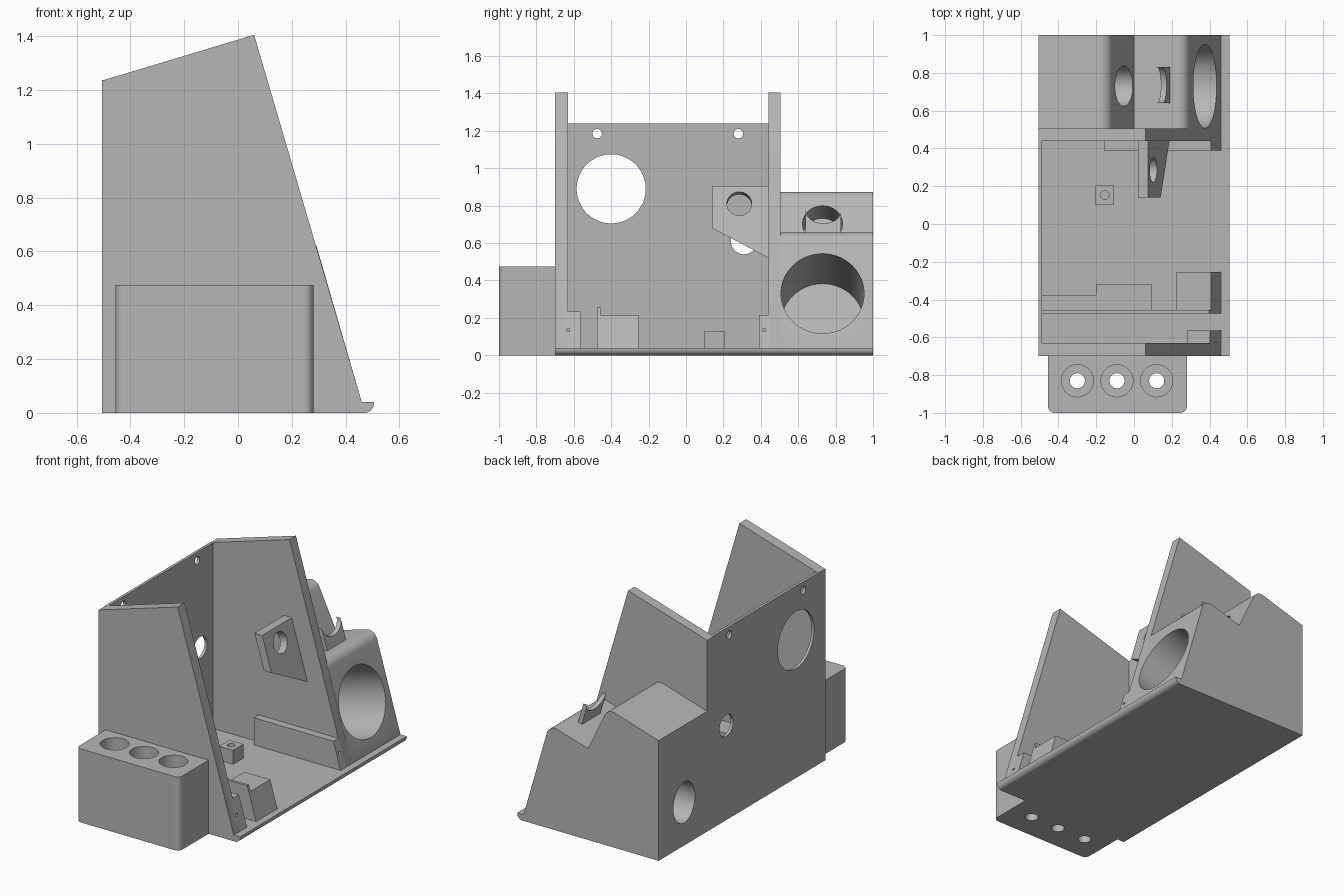
import bpy, bmesh, math
from mathutils import Vector

cube = bpy.data.objects.get("Cube")
if cube:
    bpy.data.objects.remove(cube, do_unlink=True)

grey = bpy.data.materials.new("plain_grey")
grey.use_nodes = True
grey.diffuse_color = (0.47, 0.47, 0.47, 1)
grey.node_tree.nodes["Principled BSDF"].inputs["Base Color"].default_value = (0.47, 0.47, 0.47, 1)

LEAN = 0.293                                  # sideways lean of the front slope
TILT = Vector((1, 0, LEAN)).normalized()      # axis square to the front slope
FLOOR = 0.04


def make(name, bm):
    bmesh.ops.recalc_face_normals(bm, faces=bm.faces)
    mesh = bpy.data.meshes.new(name)
    bm.to_mesh(mesh)
    bm.free()
    mesh.materials.append(grey)
    obj = bpy.data.objects.new(name, mesh)
    bpy.context.collection.objects.link(obj)
    return obj


def prism(name, profile, low, high, axis="y"):
    """Extrude a 2D profile along one axis."""
    bm = bmesh.new()
    place = {"x": lambda p: (low, p[0], p[1]),
             "y": lambda p: (p[0], low, p[1]),
             "z": lambda p: (p[0], p[1], low)}[axis]
    face = bm.faces.new([bm.verts.new(place(p)) for p in profile])
    extruded = bmesh.ops.extrude_face_region(bm, geom=[face])["geom"]
    shift = Vector([(high - low) * (a == axis) for a in "xyz"])
    bmesh.ops.translate(bm, vec=shift, verts=[v for v in extruded if isinstance(v, bmesh.types.BMVert)])
    return make(name, bm)


def box(name, x0, x1, y0, y1, z0, z1):
    return prism(name, [(x0, y0), (x1, y0), (x1, y1), (x0, y1)], z0, z1, "z")


def fillet(before, corner, after, radius, steps=8):
    """Points of a rounded corner."""
    c = Vector(corner)
    a, b = (Vector(before) - c).normalized(), (Vector(after) - c).normalized()
    half = a.angle(b) / 2
    p, q = c + a * radius / math.tan(half), c + b * radius / math.tan(half)
    centre = c + (a + b).normalized() * radius / math.sin(half)
    return [tuple(centre + ((p - centre).lerp(q - centre, i / steps)).normalized() * radius)
            for i in range(steps + 1)]


def rod(start, axis, length, radius, sides=48):
    """Cylinder from a start point along an axis, used as a cutter."""
    bm = bmesh.new()
    bmesh.ops.create_cone(bm, cap_ends=True, segments=sides, radius1=radius, radius2=radius, depth=length)
    axis = Vector(axis).normalized()
    bm.transform(axis.to_track_quat("Z", "Y").to_matrix().to_4x4())
    bmesh.ops.translate(bm, vec=Vector(start) + axis * length / 2, verts=bm.verts)
    return make("cutter", bm)


def cut(obj, *cutters, operation="DIFFERENCE"):
    for cutter in cutters:
        cutter.hide_render = True
        mod = obj.modifiers.new("cut", "BOOLEAN")
        mod.operation, mod.solver, mod.object = operation, "EXACT", cutter
        bpy.context.view_layer.objects.active = obj
        bpy.ops.object.modifier_apply(modifier=mod.name)
        bpy.data.objects.remove(cutter, do_unlink=True)


def lean(obj, height):
    """Shear a part so it runs parallel to the front slope."""
    for v in obj.data.vertices:
        v.co.x -= LEAN * (v.co.z - height)


def slope_x(z):
    return 0.46 - LEAN * (z - FLOOR)


# Base plate with a rounded lip
lip = fillet((0, 0), (0.505, 0), (0.505, FLOOR), 0.035)
prism("base_plate", [(-0.505, 0)] + lip + [(0.505, FLOOR), (-0.505, FLOOR)], -0.70, 1.0)

# End walls
wall = [(-0.505, 0.02), (0.46, 0.02), (0.46, FLOOR), (0.06, 1.405), (-0.505, 1.235)]
front_wall = prism("front_side_wall", wall, -0.70, -0.63)
prism("rear_side_wall", wall, 0.44, 0.505)

# Thin back panel with its holes
panel = box("back_panel", -0.505, -0.487, -0.64, 0.45, 0.02, 1.238)
for y, z, r in ((-0.40, 0.89, 0.185), (-0.475, 1.185, 0.025), (0.28, 1.185, 0.025), (0.31, 0.61, 0.07)):
    cut(panel, rod((-0.6, y, z), (1, 0, 0), 0.2, r))

# Stepped housing with two rounded ridges
back, ridge, valley = (-0.505, 0.776), (-0.141, 0.886), (0.0, 0.59)
brow, toe = (0.277, 0.671), (0.46, FLOOR)
profile = [(-0.505, 0.01), (0.46, 0.01), toe] + fillet(toe, brow, valley, 0.06)
profile += [valley] + fillet(valley, ridge, back, 0.06) + [back]
housing = prism("stepped_housing", profile, 0.50, 1.0)
mouth = rod(Vector((0.375, 0.73, 0.33)) - TILT * 0.57, TILT, 0.9, 0.222, 64)
cut(mouth, box("trim", -1, 1, 0, 1.5, FLOOR, 2), operation="INTERSECT")
upper = rod(Vector((-0.06, 0.73, 0.70)) - TILT * 0.25, TILT, 0.5, 0.107)
port = rod((-0.6, 0.74, 0.278), (1, 0, 0), 0.26, 0.11)
for v in port.data.vertices:
    v.co.z = 0.278 + (v.co.z - 0.278) * 1.2
cut(housing, mouth, upper, port)

# Leaning saddle with a hollow top
arc = [(0.735 + 0.095 * math.cos(t), 0.775 - 0.07 * math.sin(t))
       for t in [math.pi * i / 16 for i in range(17)]]
saddle = prism("saddle", [(0.83, 0.62)] + arc + [(0.64, 0.62)], 0.16, 0.19, "x")
lean(saddle, 0.645)

# Leaning bracket with a round hole
bracket = prism("bracket", [(0.14, 0.68), (0.45, 0.515), (0.45, 0.905), (0.14, 0.905)], 0.02, 0.075, "x")
lean(bracket, 0.905)
cut(bracket, rod(Vector((0.10, 0.285, 0.81)) - TILT * 0.2, TILT, 0.4, 0.066))

# Tube block with three stepped wells
corners = [(-0.455, -0.69), (-0.455, -1.0), (0.28, -1.0), (0.28, -0.69)]
outline = [corners[0]] + fillet(*corners[0:3], 0.035) + fillet(*corners[1:4], 0.035) + [corners[3]]
block = prism("well_block", outline, 0, 0.475, "z")
for x in (-0.30, -0.09, 0.12):
    cut(block, rod((x, -0.83, 0.06), (0, 0, 1), 0.6, 0.085), rod((x, -0.83, -0.1), (0, 0, 1), 0.4, 0.04))


# Rails and stops whose ends follow the front slope
def sloped_stop(name, x, y0, y1, top):
    return prism(name, [(x, 0.03), (slope_x(0.03), 0.03), (slope_x(top), top), (x, top)], y0, y1)


rear_rail = sloped_stop("rear_rail", -0.16, 0.39, 0.445, 0.215)
cut(rear_rail, rod((0.3, 0.418, 0.135), (1, 0, 0), 0.3, 0.009, 16))
front_stop = sloped_stop("front_stop", 0.28, -0.635, -0.565, 0.235)
for part in (front_stop, front_wall):
    cut(part, rod((0.3, -0.63, 0.135), (1, 0, 0), 0.3, 0.009, 16))
sloped_stop("thin_divider", -0.49, -0.473, -0.456, 0.255)
sloped_stop("wide_stop", 0.225, -0.46, -0.255, 0.215)

# Low ledges behind the divider
box("back_ledge", -0.49, -0.20, -0.46, -0.375, 0.03, 0.2)
box("middle_ledge", -0.20, 0.095, -0.46, -0.32, 0.03, 0.2)

# Small drilled post
post = box("drilled_post", -0.205, -0.105, 0.10, 0.205, 0.03, 0.13)
cut(post, rod((-0.155, 0.153, 0.06), (0, 0, 1), 0.2, 0.023, 24))

# Smooth the rounded surfaces, keep the edges sharp
bpy.ops.object.select_all(action="DESELECT")
for obj in bpy.context.scene.objects:
    if obj.type == "MESH" and grey.name in obj.data.materials:
        obj.select_set(True)
        bpy.context.view_layer.objects.active = obj
bpy.ops.object.shade_smooth_by_angle(angle=math.radians(30))
